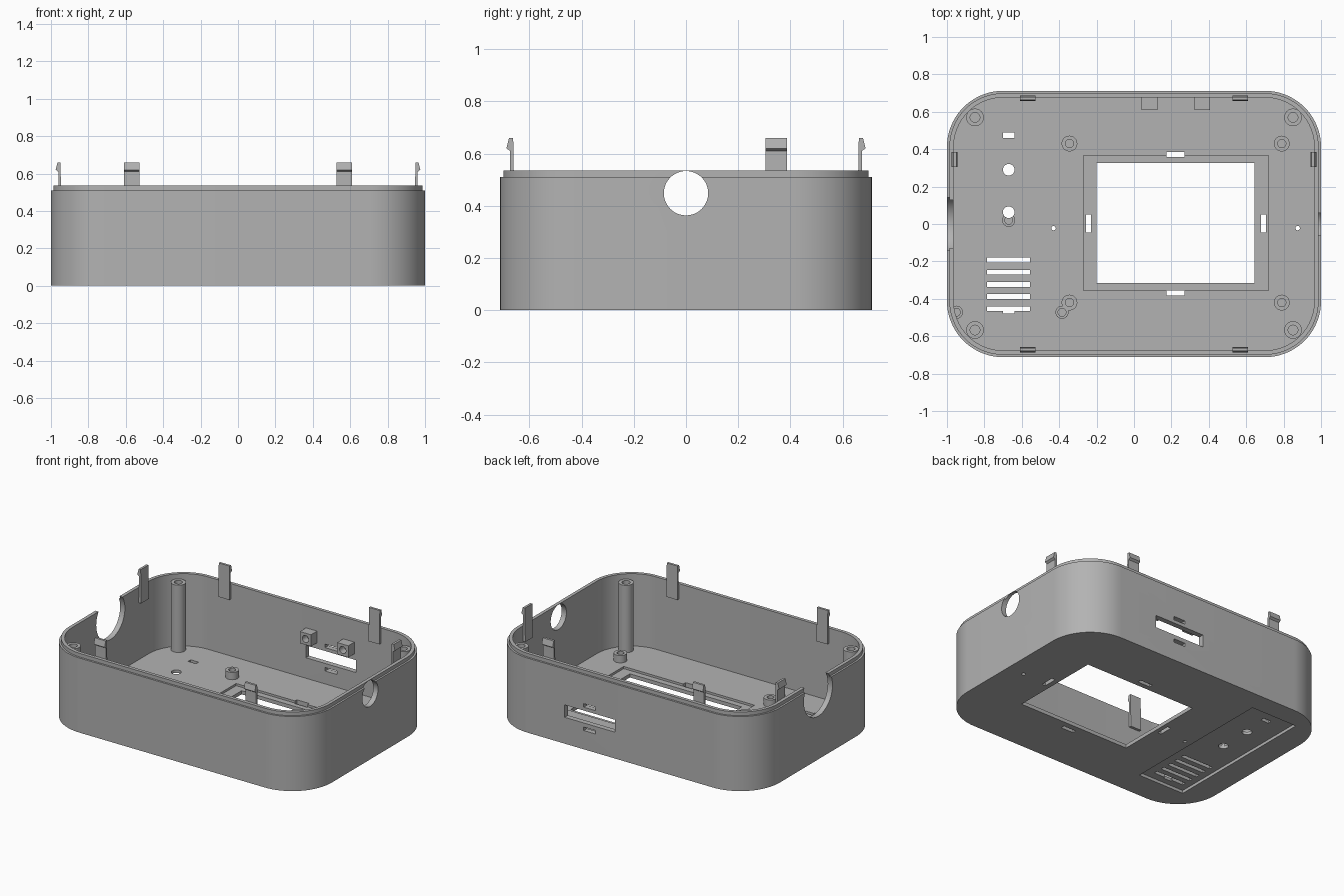
import bpy, bmesh, math
from mathutils import Matrix, Vector

cube = bpy.data.objects.get("Cube")
if cube:
    bpy.data.objects.remove(cube, do_unlink=True)

grey = bpy.data.materials.new("grey_plastic")
grey.use_nodes = True
GREY = (0.45, 0.45, 0.45, 1)
grey.diffuse_color = GREY
grey.node_tree.nodes["Principled BSDF"].inputs["Base Color"].default_value = GREY

FLOOR, RIM, LIP = 0.04, 0.51, 0.535


def finish(name, bm):
    bmesh.ops.recalc_face_normals(bm, faces=bm.faces)
    mesh = bpy.data.meshes.new(name)
    bm.to_mesh(mesh)
    bm.free()
    obj = bpy.data.objects.new(name, mesh)
    mesh.materials.append(grey)
    bpy.context.scene.collection.objects.link(obj)
    return obj


def stack(bm, rings):
    """Bridge successive rings of points and cap both ends."""
    loops = [[bm.verts.new(p) for p in ring] for ring in rings]
    n = len(loops[0])
    for a, b in zip(loops, loops[1:]):
        for i in range(n):
            j = (i + 1) % n
            bm.faces.new((a[i], a[j], b[j], b[i]))
    bm.faces.new(loops[0])
    bm.faces.new(loops[-1])


def rounded_ring(inset, z, seg=20):
    hx, hy, r = 1 - inset, 0.712 - inset, 0.3 - inset
    pts = []
    for k, (sx, sy) in enumerate([(1, 1), (-1, 1), (-1, -1), (1, -1)]):
        for i in range(seg + 1):
            a = math.pi / 2 * (k + i / seg)
            pts.append((sx * (hx - r) + r * math.cos(a), sy * (hy - r) + r * math.sin(a), z))
    return pts


def circle(x, y, r, z, n=32):
    return [(x + r * math.cos(math.tau * i / n), y + r * math.sin(math.tau * i / n), z) for i in range(n)]


def box(bm, x0, x1, y0, y1, z0, z1):
    size = Matrix.Diagonal((x1 - x0, y1 - y0, z1 - z0, 1))
    mid = Matrix.Translation(((x0 + x1) / 2, (y0 + y1) / 2, (z0 + z1) / 2))
    bmesh.ops.create_cube(bm, size=1, matrix=mid @ size)


def cylinder(bm, centre, r, depth, axis="Z", n=48):
    turn = {"X": Matrix.Rotation(math.pi / 2, 4, "Y"), "Y": Matrix.Rotation(math.pi / 2, 4, "X"),
            "Z": Matrix.Identity(4)}[axis]
    bmesh.ops.create_cone(bm, cap_ends=True, segments=n, radius1=r, radius2=r, depth=depth,
                          matrix=Matrix.Translation(centre) @ turn)


def cut(obj, cutter):
    mod = obj.modifiers.new("cut", "BOOLEAN")
    mod.operation, mod.solver, mod.object = "DIFFERENCE", "EXACT", cutter
    bpy.context.view_layer.update()
    done = bpy.data.meshes.new_from_object(obj.evaluated_get(bpy.context.evaluated_depsgraph_get()))
    obj.modifiers.clear()
    obj.data = done


parts = []

# Shell: outer wall, stepped lip, inner wall and floor
bm = bmesh.new()
stack(bm, [rounded_ring(i, z) for i, z in
           [(0, 0), (0, RIM), (0.013, RIM), (0.013, LIP), (0.036, LIP), (0.036, FLOOR)]])
shell = finish("shell", bm)
parts.append(shell)

# Shallow recesses: control panel underneath, screen seat inside, vent tab
bm = bmesh.new()
box(bm, -0.83, -0.48, -0.52, 0.57, -0.1, 0.02)
box(bm, -0.27, 0.72, -0.355, 0.365, 0.025, 0.1)
recesses = finish("recess_cutter", bm)

# Openings through floor and walls
bm = bmesh.new()
box(bm, -0.2, 0.645, -0.315, 0.325, -0.1, 0.1)
for y in (0.372, -0.368):
    box(bm, 0.175, 0.27, y - 0.013, y + 0.013, -0.1, 0.1)
for x in (-0.243, 0.692):
    box(bm, x - 0.013, x + 0.013, -0.045, 0.05, -0.1, 0.1)
for k in range(5):
    y = -0.193 - 0.065 * k
    box(bm, -0.785, -0.555, y - 0.013, y + 0.013, -0.1, 0.1)
box(bm, -0.70, -0.64, 0.46, 0.488, -0.1, 0.1)
for y in (0.29, 0.063):
    cylinder(bm, (-0.67, y, 0), 0.031, 0.3)
for x in (-0.43, 0.875):
    cylinder(bm, (x, -0.022, 0), 0.012, 0.3, n=16)
cylinder(bm, (1, 0, 0.448), 0.085, 0.3, "X")
cylinder(bm, (-1, 0, 0.45), 0.155, 0.3, "X")
box(bm, 0.04, 0.42, 0.6, 0.8, 0.18, 0.265)
for z in (0.3, 0.14):
    box(bm, 0.185, 0.275, 0.6, 0.8, z - 0.012, z + 0.012)
openings = finish("opening_cutter", bm)

bm = bmesh.new()
box(bm, -0.70, -0.64, -0.478, -0.455, -0.1, 0.1)
vent_tab = finish("vent_tab_cutter", bm)

for cutter in (recesses, openings, vent_tab):
    cutter.hide_render = True
    cut(shell, cutter)


# Hollow screw posts and standoffs
def boss(name, x, y, r, hole, top, depth):
    bm = bmesh.new()
    stack(bm, [circle(x, y, a, z) for a, z in
               [(r, FLOOR - 0.005), (r, top), (hole, top), (hole, top - depth)]])
    obj = finish(name, bm)
    parts.append(obj)
    return obj


for x in (-0.85, 0.85):
    for y in (-0.567, 0.57):
        boss("corner_post", x, y, 0.047, 0.026, 0.5, 0.2)
for x in (-0.345, 0.79):
    for y in (-0.42, 0.43):
        boss("screen_standoff", x, y, 0.042, 0.022, 0.09, 0.045)
for x, y in ((-0.95, -0.472), (-0.385, -0.472), (-0.67, 0.02)):
    standoff = boss("panel_standoff", x, y, 0.035, 0.021, 0.09, 0.045)
cut(standoff, openings)

# Drilled mounting blocks on the back wall
for x in (0.083, 0.365):
    bm = bmesh.new()
    box(bm, x - 0.042, x + 0.042, 0.61, 0.685, 0.305, 0.385)
    block = finish("mounting_block", bm)
    bm = bmesh.new()
    cylinder(bm, (x, 0.61, 0.345), 0.024, 0.1, "Y", 24)
    drill = finish("drill_cutter", bm)
    cut(block, drill)
    bpy.data.objects.remove(drill, do_unlink=True)
    parts.append(block)


# Snap clips with outward hooks
def clip(along, reach, angle):
    profile = [(0, 0.43), (0.02, 0.43), (0.016, LIP), (0.016, 0.61), (0.03, 0.62), (0.02, 0.66), (0.004, 0.66)]
    turn = Matrix.Rotation(angle, 3, "Z")
    bm = bmesh.new()
    stack(bm, [[turn @ Vector((along + s, reach + o, z)) for o, z in profile] for s in (-0.041, 0.041)])
    parts.append(finish("snap_clip", bm))


for x in (-0.568, 0.568):
    clip(x, 0.658, 0)
    clip(x, 0.658, math.pi)
clip(0.345, 0.945, math.pi / 2)
clip(-0.345, 0.945, -math.pi / 2)

for cutter in (recesses, openings, vent_tab):
    bpy.data.objects.remove(cutter, do_unlink=True)

# Smooth the curves, keep the edges sharp
bpy.ops.object.select_all(action="DESELECT")
for obj in parts:
    obj.select_set(True)
bpy.context.view_layer.objects.active = shell
bpy.ops.object.shade_smooth_by_angle(angle=math.radians(30))
